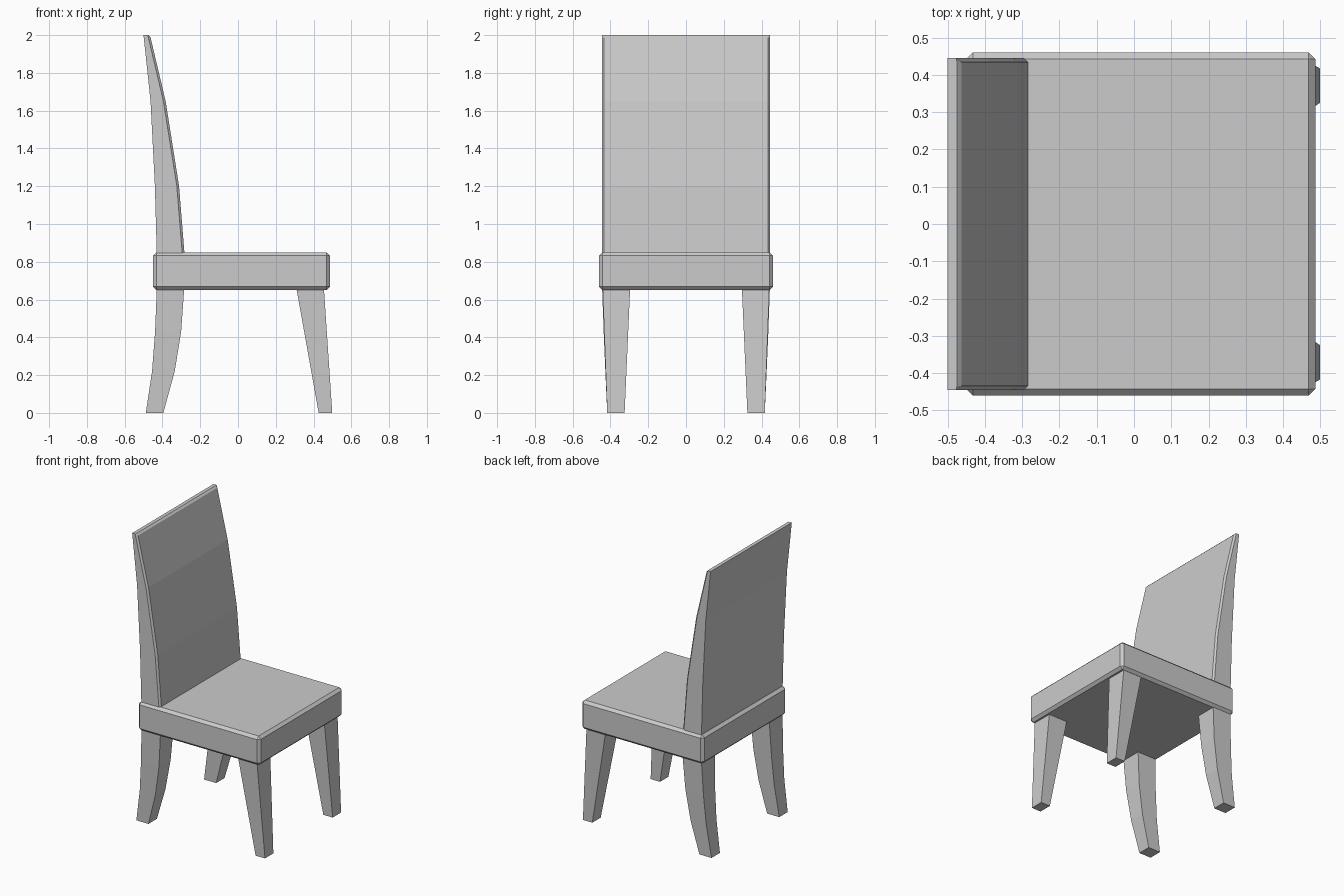
import bpy, bmesh

if "Cube" in bpy.data.objects:
    bpy.data.objects.remove(bpy.data.objects["Cube"])


def loft(name, rings, mirror=False):
    """Skin a stack of equal-sized point rings and cap both ends."""
    bm = bmesh.new()
    loops = [[bm.verts.new(p) for p in ring] for ring in rings]
    n = len(loops[0])
    for a, b in zip(loops, loops[1:]):
        for i in range(n):
            j = (i + 1) % n
            bm.faces.new((a[i], a[j], b[j], b[i]))
    bm.faces.new(loops[0][::-1])
    bm.faces.new(loops[-1])
    bmesh.ops.recalc_face_normals(bm, faces=bm.faces[:])
    mesh = bpy.data.meshes.new(name)
    bm.to_mesh(mesh)
    bm.free()
    ob = bpy.data.objects.new(name, mesh)
    bpy.context.collection.objects.link(ob)
    if mirror:
        m = ob.modifiers.new("Mirror", 'MIRROR')
        m.use_axis = (False, True, False)
    return ob


def rect(z, x0, x1, y0, y1):
    return [(x0, y0, z), (x1, y0, z), (x1, y1, z), (x0, y1, z)]


def back_ring(z, x0, x1, cut=0.012):
    """Backrest section with chamfered front corners."""
    w = 0.445
    return [(x0, -w, z), (x1 - cut, -w, z), (x1, -w + 0.011, z),
            (x1, w - 0.011, z), (x1 - cut, w, z), (x0, w, z)]


# Seat: a chamfered cushion block
bpy.ops.mesh.primitive_cube_add(size=1, location=(0.018, 0, 0.75))
seat = bpy.context.object
seat.name = seat.data.name = "seat"
seat.scale = (0.936, 0.92, 0.2)
bpy.ops.object.transform_apply(location=False, rotation=False, scale=True)
bevel = seat.modifiers.new("Bevel", 'BEVEL')
bevel.width = 0.018
bevel.segments = 1

# Backrest: tapers and curves backwards
top = back_ring(2.0, -0.50, -0.475, 0.001)
loft("backrest", [
    back_ring(0.84, -0.43, -0.283),
    back_ring(1.2, -0.44, -0.312),
    back_ring(1.65, -0.463, -0.383),
    back_ring(1.988, -0.499, -0.463),
    top,
])

# Rear legs: curved sweep
loft("rear_legs", [
    rect(0.0, -0.488, -0.395, 0.325, 0.417),
    rect(0.22, -0.455, -0.335, 0.316, 0.427),
    rect(0.43, -0.439, -0.301, 0.308, 0.436),
    rect(0.655, -0.43, -0.285, 0.299, 0.444),
], mirror=True)

# Front legs: straight, raked forward
loft("front_legs", [
    rect(0.0, 0.427, 0.499, 0.325, 0.417),
    rect(0.655, 0.31, 0.455, 0.296, 0.441),
], mirror=True)
